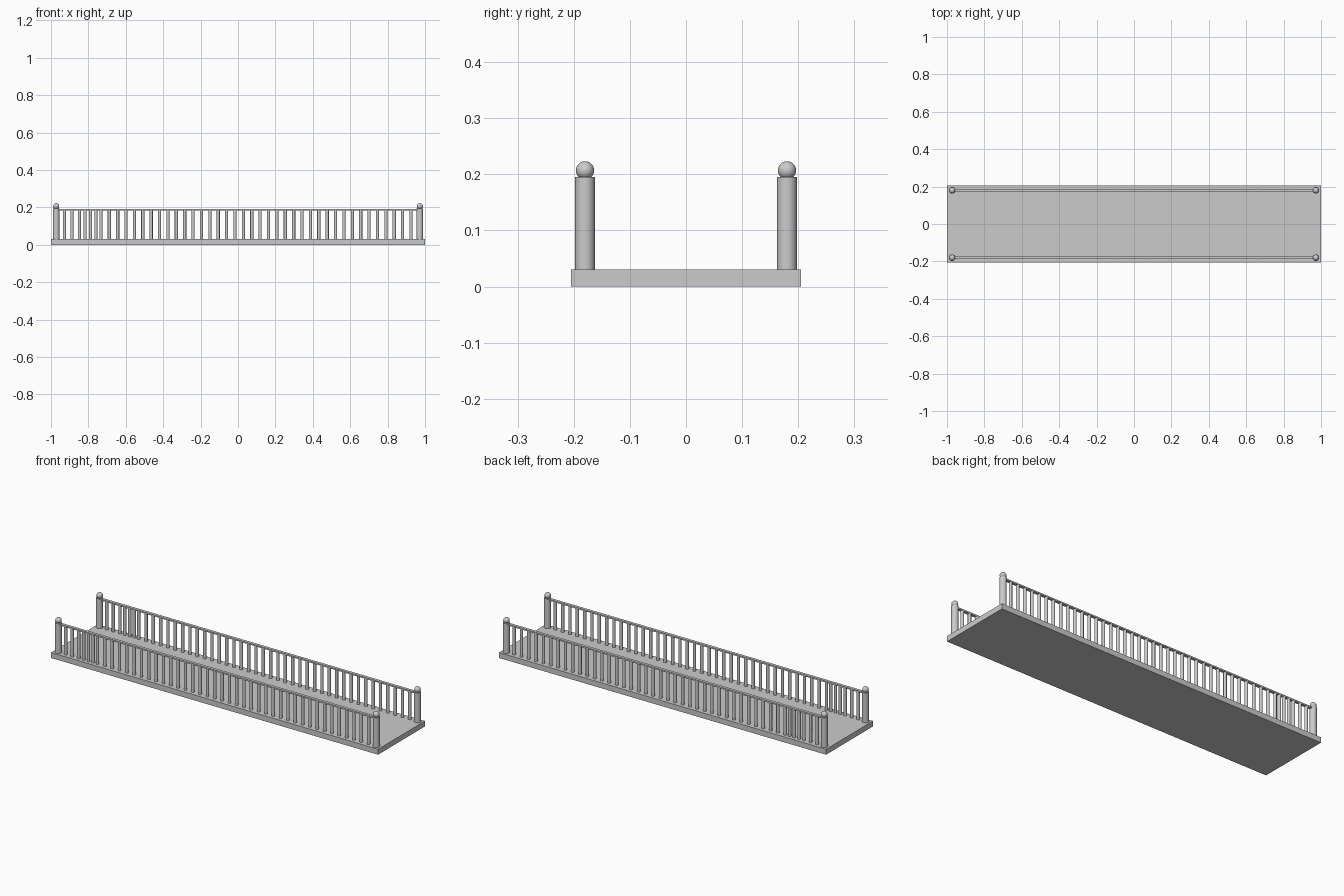
import bpy

if "Cube" in bpy.data.objects:
    bpy.data.objects.remove(bpy.data.objects["Cube"])

DECK_TOP = 0.03
SIDE_Y = 0.18
END_X = 0.972


def smooth(obj):
    bpy.ops.object.shade_smooth_by_angle()
    return obj


def cylinder(name, x, y, z0, z1, r, sides):
    bpy.ops.mesh.primitive_cylinder_add(vertices=sides, radius=r, depth=z1 - z0,
                                        location=(x, y, (z0 + z1) / 2))
    bpy.context.object.name = name
    return smooth(bpy.context.object)


def box(name, size, loc):
    bpy.ops.mesh.primitive_cube_add(size=1, location=loc)
    obj = bpy.context.object
    obj.name = name
    obj.scale = size
    bpy.ops.object.transform_apply(location=False, rotation=False)
    return obj


# Walkway slab
box("deck", (2, 0.41, DECK_TOP), (0, 0, DECK_TOP / 2))

# Baluster positions: tighter spacing close to the left end, even elsewhere
xs = [-0.928, -0.888, -0.848, -0.818, -0.788, -0.76]
xs += [-0.733 + i * (1.658 / 37) for i in range(38)]

for side, s in (("front", -1), ("back", 1)):
    y = s * SIDE_Y
    # End posts with ball caps
    for end, e in (("left", -1), ("right", 1)):
        cylinder(f"{side}_{end}_post", e * END_X, y, DECK_TOP, 0.195, 0.0175, 32)
        bpy.ops.mesh.primitive_uv_sphere_add(segments=32, ring_count=16, radius=0.0163,
                                             location=(e * END_X, y, 0.207))
        bpy.context.object.name = f"{side}_{end}_post_ball"
        smooth(bpy.context.object)
    # Handrail
    box(f"{side}_handrail", (2 * END_X, 0.016, 0.008), (0, y, 0.188))
    # Balusters
    for i, x in enumerate(xs):
        cylinder(f"{side}_baluster_{i + 1}", x, y, DECK_TOP, 0.186, 0.0085, 16)
